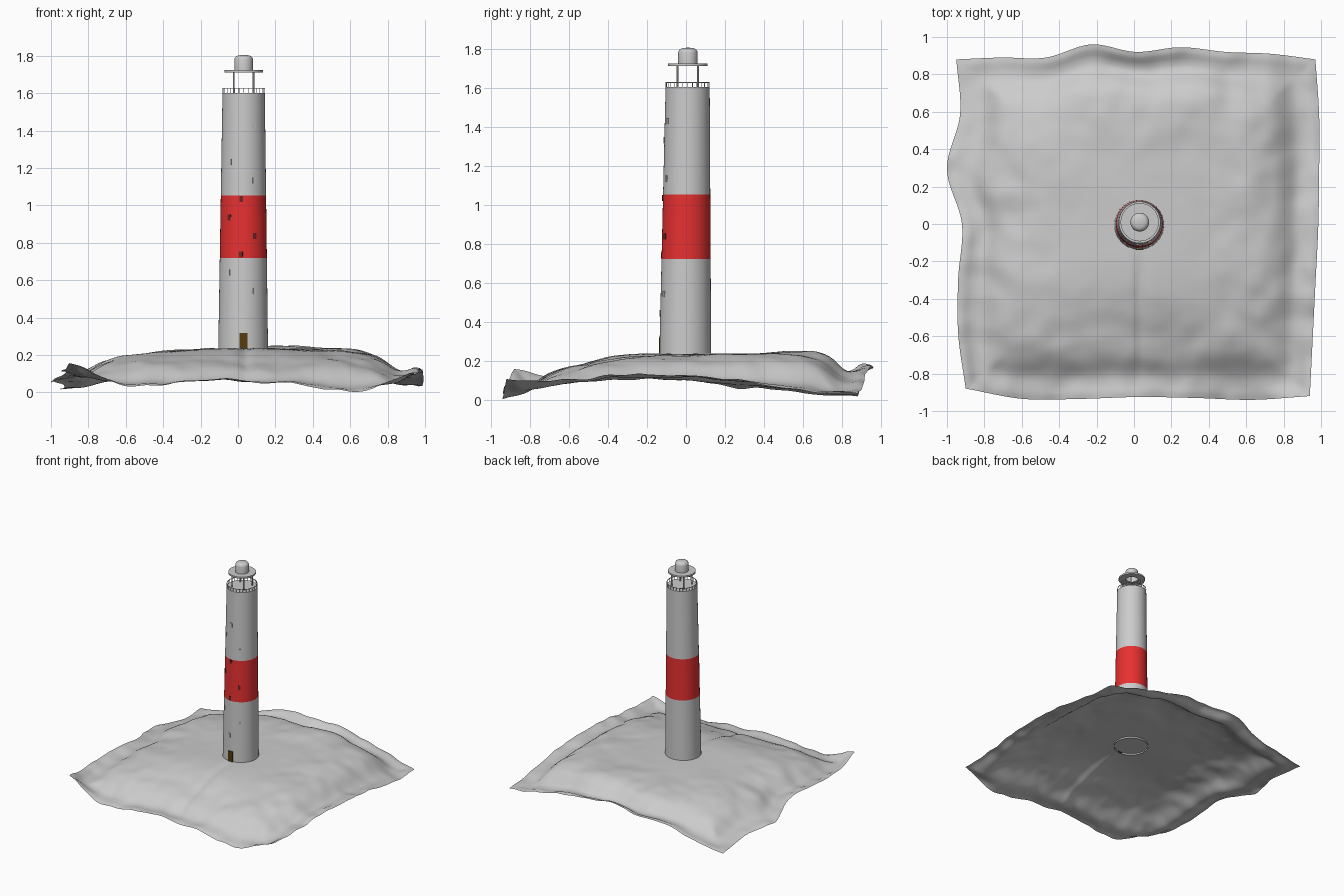
import bpy, bmesh, math
from mathutils import Vector, Matrix, noise

if "Cube" in bpy.data.objects:
    bpy.data.objects.remove(bpy.data.objects["Cube"])

def finish(bm, name, color=None, angle=35):
    bmesh.ops.recalc_face_normals(bm, faces=bm.faces)
    me = bpy.data.meshes.new(name)
    bm.to_mesh(me)
    bm.free()
    ob = bpy.data.objects.new(name, me)
    bpy.context.collection.objects.link(ob)
    if color:
        mat = bpy.data.materials.new(name + "_colour")
        mat.diffuse_color = (*color, 1)
        mat.use_nodes = True
        mat.node_tree.nodes["Principled BSDF"].inputs["Base Color"].default_value = mat.diffuse_color
        me.materials.append(mat)
    bpy.ops.object.select_all(action='DESELECT')
    bpy.context.view_layer.objects.active = ob
    ob.select_set(True)
    bpy.ops.object.shade_smooth_by_angle(angle=math.radians(angle))
    return ob

# The tower leans very slightly backwards
def centre(z):
    return Vector((0.027 + 0.002 * z, -0.006 + 0.009 * z, z))

def radius(z):
    return 0.133 - 0.020 * (z - 0.23) / 1.375

def lathe(bm, profile, n=48, closed=False):
    rings = []
    for r, z in profile:
        if r == 0:
            rings.append([bm.verts.new(centre(z))])
            continue
        rings.append([bm.verts.new(centre(z) + Vector((r * math.cos(a), r * math.sin(a), 0)))
                      for a in (2 * math.pi * i / n for i in range(n))])
    pairs = list(zip(rings, rings[1:])) + ([(rings[-1], rings[0])] if closed else [])
    for a, b in pairs:
        for i in range(n):
            j = (i + 1) % n
            q = [a[i % len(a)], a[j % len(a)], b[j % len(b)], b[i % len(b)]]
            bm.faces.new(list(dict.fromkeys(q)))

def box(bm, loc, size, turn=0):
    m = Matrix.Translation(loc) @ Matrix.Rotation(turn, 4, 'Z') @ Matrix.Diagonal((*size, 1))
    bmesh.ops.create_cube(bm, size=1, matrix=m)

def rod(bm, loc, r, h, n=8):
    bmesh.ops.create_cone(bm, cap_ends=True, segments=n, radius1=r, radius2=r, depth=h,
                          matrix=Matrix.Translation(loc))

# Smooth curve through evenly spaced values, t in 0..1
def curve(vals, t):
    n = len(vals) - 1
    i = min(int(t * n), n - 1)
    f = t * n - i
    b, c = vals[i], vals[i + 1]
    a = vals[i - 1] if i else 2 * b - c
    d = vals[i + 2] if i + 2 <= n else 2 * c - b
    return b + 0.5 * f * (c - a + f * (2*a - 5*b + 4*c - d + f * (3*(b - c) + d - a)))

# Ground: a thin wavy sheet, a plateau with a valley inside its lifted rim
heights = [
    (.15, .05, .08, .08, .06, .03, .11),
    (.12, .15, .16, .16, .16, .14, .11),
    (.13, .19, .22, .23, .22, .20, .13),
    (.12, .19, .225, .235, .23, .21, .13),
    (.07, .18, .225, .235, .235, .22, .11),
    (.06, .165, .215, .235, .24, .20, .065),
    (.03, .08, .16, .19, .17, .11, .04)]
left = (-.90, -.94, -.94, -.92, -1.0, -.93, -.95)
right = (.94, .955, .97, .985, .99, .99, .97)
front = (-.88, -.935, -.935, -.925, -.93, -.94, -.92)
back = (.88, .89, .89, .96, .92, .945, .92, .91, .88)
N = 100
bm = bmesh.new()
grid = []
for j in range(N + 1):
    v = j / N
    row = []
    for i in range(N + 1):
        u = i / N
        xl, xr = curve(left, v), curve(right, v)
        yf, yb = curve(front, u), curve(back, u)
        x, y = xl + (xr - xl) * u, yf + (yb - yf) * v
        z = curve([curve(h, u) for h in heights], v)
        far = min(1, max(0, max(abs(x), abs(y)) - 0.2) / 0.5)
        z += 0.018 * far * noise.noise((x * 4, y * 4, 3)) + 0.009 * far * noise.noise((x * 9, y * 9, 7))
        # Valley just inside the rim
        e = min(u, 1 - u, v, 1 - v)
        z *= 1 - 0.25 * math.exp(-((e - 0.06) / 0.04) ** 2) * min(1, e / 0.03)
        # Worn path from the door
        if y < -0.1:
            z -= 0.014 * math.exp(-((x - 0.035) / 0.03) ** 2) * min(1, (-0.1 - y) * 6, max(0, (y + 0.85) * 6))
        row.append(bm.verts.new((x, y, max(0, z))))
    grid.append(row)
low = min(p.co.z for p in bm.verts)
for p in bm.verts:      # settle the lowest point on z = 0 without moving the plateau
    p.co.z -= low * (1 - min(1, p.co.z / 0.2))
for j in range(N):
    for i in range(N):
        bm.faces.new((grid[j][i], grid[j][i + 1], grid[j + 1][i + 1], grid[j + 1][i]))
ground = finish(bm, "ground", angle=60)

# Tower in three sections, the middle one red
for name, z0, z1, col in (("tower_lower", 0.222, 0.72, None),
                          ("tower_band", 0.72, 1.053, (0.8, 0.03, 0.03)),
                          ("tower_upper", 1.053, 1.602, None)):
    bm = bmesh.new()
    prof = [(radius(z0), z0), (radius(z1), z1)]
    if name == "tower_upper":
        prof.append((0, z1))
    lathe(bm, prof)
    finish(bm, name, col)

# Door and windows on the front, spiralling upward
def wall_box(bm, x, z, w, h, d):
    c, r = centre(z), radius(z)
    dx = x - c.x
    loc = Vector((x, c.y - math.sqrt(r * r - dx * dx), z))
    box(bm, loc, (w, d, h), math.asin(dx / r))

bm = bmesh.new()
wall_box(bm, 0.029, 0.272, 0.042, 0.092, 0.007)
finish(bm, "door", (0.09, 0.045, 0.004))

offsets = (-0.013, 0.062, -0.080)
for name, picks, col in (("windows", (0, 1, 2, 7, 8, 9, 10), None),
                         ("band_windows", (3, 4, 5, 6), (0.15, 0.02, 0.02))):
    bm = bmesh.new()
    for i in picks:
        z = 0.443 + i * 0.0985
        wall_box(bm, centre(z).x + offsets[i % 3] * radius(z) / 0.13, z, 0.019, 0.032, 0.007)
    finish(bm, name, col)

# Gallery railing
bm = bmesh.new()
R = 0.111
for i in range(28):
    a = 2 * math.pi * i / 28
    rod(bm, centre(1.614) + Vector((R * math.cos(a), R * math.sin(a), 0)), 0.0018, 0.026, 6)
lathe(bm, [(R - .002, 1.624), (R + .002, 1.624), (R + .002, 1.628), (R - .002, 1.628)], closed=True)
finish(bm, "gallery_railing")

# Lantern posts
bm = bmesh.new()
for sx in (-1, 1):
    for sy in (-1, 1):
        rod(bm, centre(1.656) + Vector((sx * 0.053, sy * 0.053, 0)), 0.005, 0.112)
finish(bm, "lantern_posts")

# Lantern roof: flat brim with a hollow drum and rounded cap
bm = bmesh.new()
lathe(bm, [(.050, 1.710), (.102, 1.710), (.102, 1.723), (.050, 1.723), (.050, 1.780),
           (.048, 1.787), (.043, 1.794), (.036, 1.799), (.028, 1.802), (.014, 1.804), (0, 1.805)])
finish(bm, "lantern_roof")
